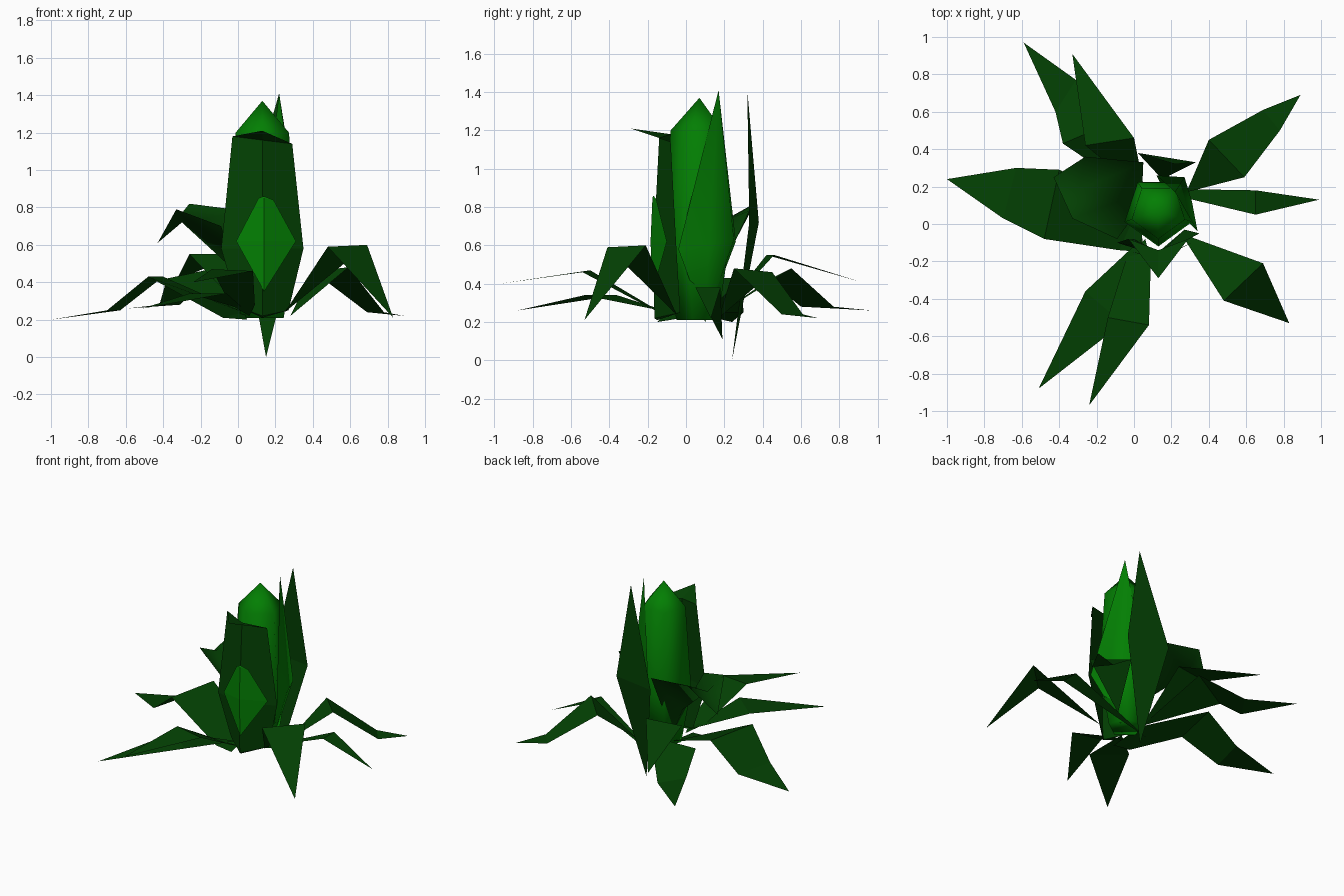
import bpy
import bmesh
from math import sin, cos, tau

default_cube = bpy.data.objects.get("Cube")
if default_cube:
    bpy.data.objects.remove(default_cube, do_unlink=True)


def make_material(name, color):
    material = bpy.data.materials.new(name)
    material.use_nodes = True
    material.diffuse_color = color
    material.node_tree.nodes["Principled BSDF"].inputs["Base Color"].default_value = color
    return material


dark_green = make_material("dark leaf green", (0.001, 0.053, 0.001, 1))
bright_green = make_material("bright bud green", (0.001, 0.21, 0.001, 1))


def finish(bm, name, material, smooth):
    """Turn a bmesh into a named, coloured object."""
    mesh = bpy.data.meshes.new(name)
    for face in bm.faces:
        face.smooth = smooth
    bm.to_mesh(mesh)
    bm.free()
    mesh.materials.append(material)
    part = bpy.data.objects.new(name, mesh)
    bpy.context.collection.objects.link(part)
    return part


def leaf(name, base, *sections, tip, material=dark_green, smooth=False):
    """Thin blade: a base point, cross rows of points, and a tip point."""
    bm = bmesh.new()
    first = bm.verts.new(base)
    last = bm.verts.new(tip)
    rows = [[bm.verts.new(point) for point in row] for row in sections]
    for i in range(len(rows[0]) - 1):
        bm.faces.new((first, rows[0][i], rows[0][i + 1]))
    for lower, upper in zip(rows, rows[1:]):
        for i in range(len(lower) - 1):
            bm.faces.new((lower[i], upper[i], upper[i + 1], lower[i + 1]))
    for i in range(len(rows[-1]) - 1):
        bm.faces.new((rows[-1][i], last, rows[-1][i + 1]))
    return finish(bm, name, material, smooth)


def bud(name, center, profile, apex, sides=5):
    """Five-sided closed bud from (radius, height) rings and an apex."""
    bm = bmesh.new()
    rings = []
    for radius, height in profile:
        angles = [tau * i / sides - tau / 4 for i in range(sides)]
        rings.append([bm.verts.new((center[0] + radius * cos(a),
                                    center[1] + radius * sin(a), height)) for a in angles])
    top = bm.verts.new((*center, apex))
    bm.faces.new(reversed(rings[0]))
    for i in range(sides):
        j = (i + 1) % sides
        for lower, upper in zip(rings, rings[1:]):
            bm.faces.new((lower[i], lower[j], upper[j], upper[i]))
        bm.faces.new((rings[-1][i], rings[-1][j], top))
    return finish(bm, name, bright_green, True)


# Central bud
bud("bud", (0.13, 0.07), [(0.12, 0.21), (0.19, 0.6), (0.15, 1.2)], 1.37)

# Upright leaves wrapped around the bud
leaf("front_upright_leaf", (0.13, -0.15, 0.21),
     [(0, -0.08, 0.27), (0.13, -0.165, 0.22), (0.27, -0.03, 0.25)],
     [(-0.09, -0.1, 0.58), (0.13, -0.17, 0.58), (0.35, -0.05, 0.58)],
     [(-0.03, -0.08, 1.18), (0.13, -0.14, 1.16), (0.29, -0.08, 1.14)],
     tip=(0.13, -0.29, 1.21))
leaf("front_bract", (0.14, -0.175, 0.35),
     [(-0.01, -0.15, 0.62), (0.14, -0.185, 0.62), (0.31, -0.1, 0.62)],
     [(0.11, -0.17, 0.85), (0.14, -0.175, 0.85), (0.19, -0.155, 0.84)],
     tip=(0.14, -0.17, 0.86), material=bright_green)
leaf("left_upright_leaf", (0.2, 0.1, 0.2),
     [(0.34, -0.04, 0.58), (0.31, 0.12, 0.6), (0.27, 0.25, 0.63), (0.12, 0.26, 0.62)],
     tip=(0.22, 0.17, 1.41), material=bright_green, smooth=True)
leaf("back_upright_leaf", (0.15, 0.24, 0),
     [(0.33, 0.33, 0.72), (0.02, 0.38, 0.72)], tip=(0.22, 0.32, 1.41))

# Arching leaves on the left side
leaf("front_left_leaf", (0.25, -0.05, 0.24),
     [(0.48, -0.41, 0.59), (0.69, -0.21, 0.6)], tip=(0.83, -0.53, 0.21))
leaf("left_leaf", (0.06, 0.19, 0.11),
     [(0.65, 0.05, 0.38), (0.65, 0.18, 0.38)], tip=(0.99, 0.13, 0.22))
leaf("back_left_leaf", (0.28, 0.17, 0.22),
     [(0.59, 0.25, 0.48), (0.4, 0.45, 0.46)],
     [(0.78, 0.5, 0.24), (0.69, 0.61, 0.24)], tip=(0.89, 0.69, 0.22))

# Arching leaves on the right side
leaf("right_leaf", (0.05, -0.15, 0.2),
     [(0.03, 0.1, 0.24), (-0.08, -0.14, 0.21)],
     [(-0.4, 0.29, 0.43), (-0.48, -0.08, 0.43)],
     [(-0.63, 0.3, 0.25), (-0.7, 0.03, 0.25)], tip=(-1, 0.24, 0.2))
leaf("high_right_leaf", (0.04, 0.1, 0.28),
     [(0.05, 0.33, 0.78), (-0.06, 0.13, 0.5), (-0.09, -0.08, 0.7)],
     [(-0.26, 0.36, 0.82), (-0.3, 0.18, 0.72), (-0.33, 0.03, 0.79)],
     tip=(-0.43, 0.25, 0.61), smooth=True)
leaf("outer_back_right_leaf", (0.05, 0.14, 0.22),
     [(-0.1, 0.55, 0.48), (-0.38, 0.43, 0.42)],
     [(-0.31, 0.77, 0.28), (-0.42, 0.6, 0.28)], tip=(-0.59, 0.97, 0.26))
leaf("inner_back_right_leaf", (0.06, 0.16, 0.22),
     [(0, 0.46, 0.55), (-0.26, 0.42, 0.55)], tip=(-0.33, 0.91, 0.41))
leaf("outer_front_right_leaf", (0.04, -0.08, 0.25),
     [(-0.26, -0.36, 0.34), (-0.06, -0.53, 0.34)], tip=(-0.51, -0.88, 0.26))
leaf("inner_front_right_leaf", (0.06, -0.08, 0.22),
     [(0.09, -0.2, 0.28), (-0.04, -0.18, 0.28)],
     [(0.08, -0.54, 0.46), (-0.14, -0.5, 0.47)], tip=(-0.24, -0.97, 0.4))
